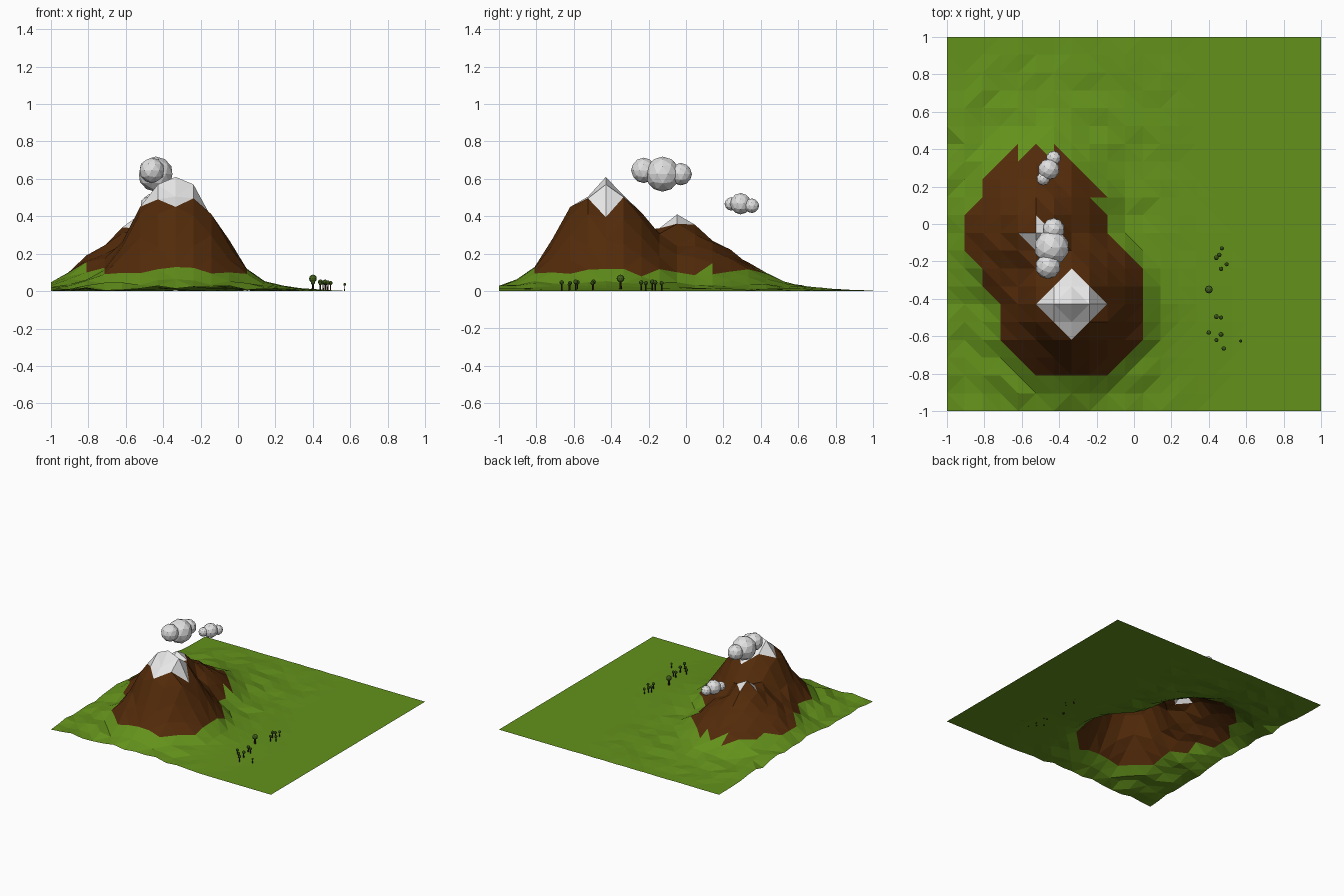
import bpy, bmesh, math, random
from mathutils import Matrix

if "Cube" in bpy.data.objects:
    bpy.data.objects.remove(bpy.data.objects["Cube"])

random.seed(11)


def material(name, rgb):
    m = bpy.data.materials.new(name)
    m.diffuse_color = (*rgb, 1)
    m.use_nodes = True
    m.node_tree.nodes["Principled BSDF"].inputs["Base Color"].default_value = m.diffuse_color
    return m


grass = material("grass", (0.125, 0.285, 0.011))
rock = material("brown_rock", (0.087, 0.024, 0.003))
snow = material("snow", (0.80, 0.80, 0.80))
cloud_white = material("cloud_white", (0.75, 0.75, 0.75))
leaf = material("dark_leaf", (0.06, 0.13, 0.012))
bark = material("bark", (0.03, 0.012, 0.003))


def add_object(name, bm, mats):
    mesh = bpy.data.meshes.new(name)
    bm.to_mesh(mesh)
    bm.free()
    for m in mats:
        mesh.materials.append(m)
    ob = bpy.data.objects.new(name, mesh)
    bpy.context.collection.objects.link(ob)
    return ob


# Landscape: a grid raised by the slope profiles of two peaks
N = 21
STEP = 2 / N
PEAK_A, PEAK_B = (7, 6), (5, 10)      # grid indices
SLOPE_A = [(0, .61), (.095, .54), (.19, .44), (.285, .265), (.38, .122),
           (.475, .05), (.6, .02), (.9, 0), (9, 0)]
SLOPE_B = [(0, .41), (.095, .345), (.19, .275), (.285, .215), (.38, .15),
           (.475, .088), (.56, .04), (.7, .018), (1.0, 0), (9, 0)]
# crest shape close to each summit, as offsets from it
CREST_A = {(0, 0): .61, (-1, 0): .57, (1, 0): .57, (0, -1): .505, (0, 1): .51,
           (0, -2): .45, (-2, 0): .45, (2, 0): .395, (0, 2): .42}
CREST_B = {(0, 0): .41, (-1, 0): .34, (1, 0): .36, (0, -1): .335, (0, 1): .355}


def profile(points, r):
    for (r0, z0), (r1, z1) in zip(points, points[1:]):
        if r <= r1:
            return z0 + (z1 - z0) * (r - r0) / (r1 - r0)
    return 0


def height(i, j):
    ra = STEP * math.hypot(i - PEAK_A[0], j - PEAK_A[1])
    rb = STEP * math.hypot(1.2 * (i - PEAK_B[0]), j - PEAK_B[1])
    a, b = profile(SLOPE_A, ra), profile(SLOPE_B, rb)
    z = (a ** 5 + b ** 5) ** 0.2
    # bumpy foothills that fade into the flat plain
    x, y = -1 + i * STEP, -1 + j * STEP
    fade = max(0, min(1, (0.32 - x) / 0.4, (1.1 - y) / 0.6))
    z += fade * random.uniform(-.014, .016)
    for crest, peak in ((CREST_A, PEAK_A), (CREST_B, PEAK_B)):
        z = crest.get((i - peak[0], j - peak[1]), z)
    return max(z, 0)


bm = bmesh.new()
grid = [[bm.verts.new((-1 + i * STEP, -1 + j * STEP, height(i, j)))
         for j in range(N + 1)] for i in range(N + 1)]


def offset(face, peak):
    c = face.calc_center_median()
    return (c.x + 1) / STEP - peak[0], (c.y + 1) / STEP - peak[1]


for i in range(N):
    for j in range(N):
        a, b = grid[i][j], grid[i + 1][j]
        c, d = grid[i + 1][j + 1], grid[i][j + 1]
        # split along the flatter diagonal, so edges follow the contours
        if abs(a.co.z - c.co.z) < abs(b.co.z - d.co.z):
            tris = ((a, b, c), (a, c, d))
        else:
            tris = ((a, b, d), (b, c, d))
        for t in tris:
            f = bm.faces.new(t)
            ax, ay = offset(f, PEAK_A)
            bx, by = offset(f, PEAK_B)
            cap_b = abs(bx) + abs(by) < 1 and not (bx < 0 < by)
            if abs(ax) + abs(ay) < 2 or cap_b:
                f.material_index = 2
            elif f.calc_center_median().z > 0.112:
                f.material_index = 1
add_object("landscape", bm, [grass, rock, snow])


# Clouds: clusters of faceted balls
def cloud(name, balls):
    bm = bmesh.new()
    for x, y, z, r in balls:
        bmesh.ops.create_icosphere(bm, subdivisions=2, radius=r,
                                   matrix=Matrix.Translation((x, y, z)))
    add_object(name, bm, [cloud_white])


cloud("large_cloud", [(-.44, -.125, .625, .094), (-.46, -.226, .645, .068),
                      (-.43, -.028, .625, .060)])
cloud("small_cloud", [(-.455, .292, .467, .057), (-.43, .352, .456, .039),
                      (-.485, .242, .466, .036)])


# Trees: thin trunk and round crown
def tree(name, x, y, top, r):
    h = top - r
    bm = bmesh.new()
    bmesh.ops.create_cone(bm, cap_ends=True, segments=6, radius1=r * .35,
                          radius2=r * .25, depth=h,
                          matrix=Matrix.Translation((x, y, h / 2)))
    add_object(name + "_trunk", bm, [bark])
    bm = bmesh.new()
    bmesh.ops.create_icosphere(bm, subdivisions=2, radius=r,
                               matrix=Matrix.Translation((x, y, h)))
    add_object(name + "_crown", bm, [leaf])


tree("tall_tree", .40, -.35, .088, .021)
spots = [(.47, -.13), (.455, -.165), (.44, -.18), (.495, -.215), (.465, -.24),
         (.44, -.495), (.465, -.50), (.40, -.58), (.465, -.59), (.44, -.62),
         (.48, -.665)]
for k, (x, y) in enumerate(spots):
    tree(f"tree_{k + 1}", x, y, .054 + .004 * (k % 3), .011 + .001 * (k % 3))
tree("sapling", .57, -.625, .044, .008)
